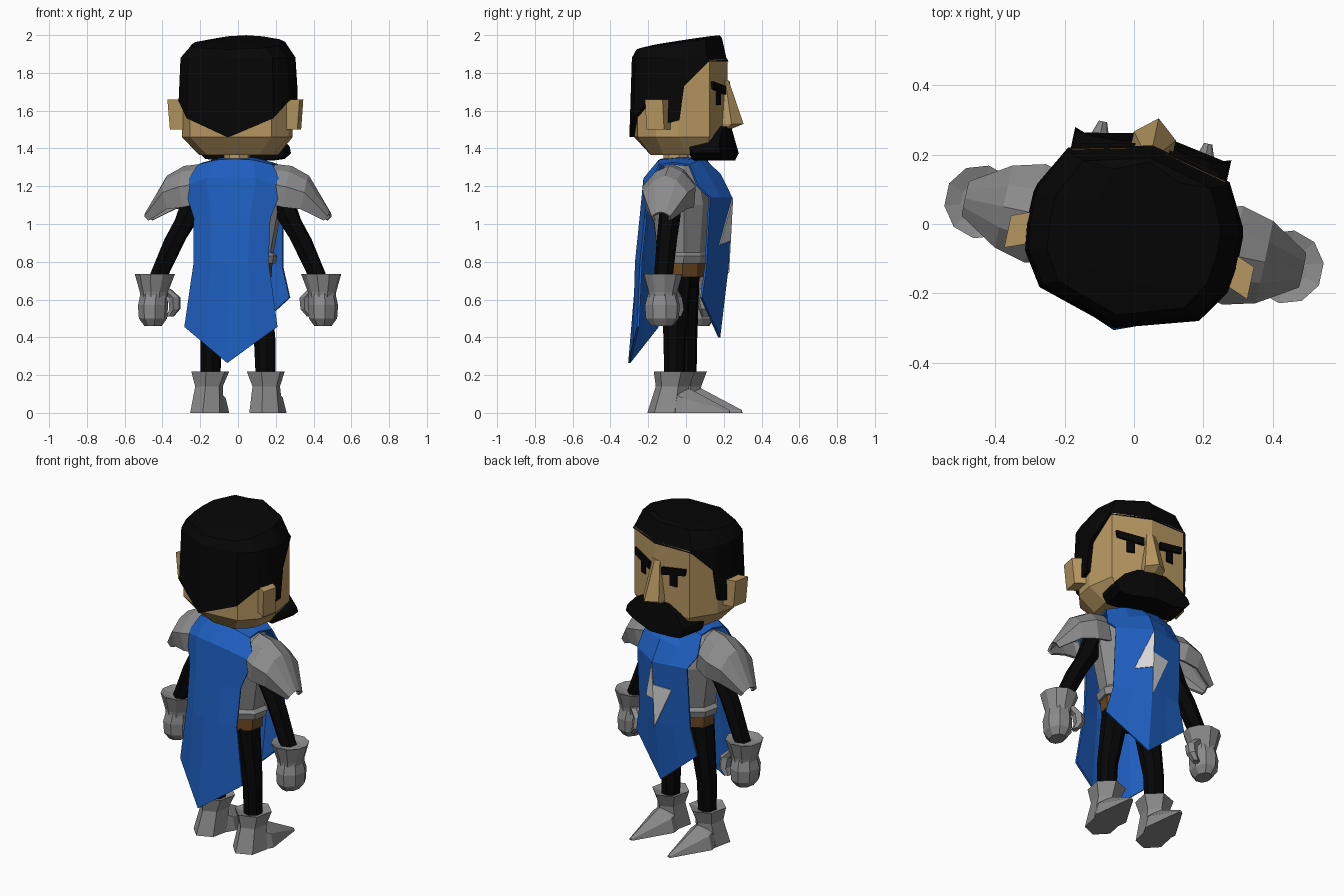
import bpy, bmesh, math

if "Cube" in bpy.data.objects:
    bpy.data.objects.remove(bpy.data.objects["Cube"])

TURN, OFFSET = math.radians(-12), (0, -0.03, 0)   # figure faces +y, turned a little


def material(name, rgb):
    m = bpy.data.materials.new(name)
    m.diffuse_color = (*rgb, 1)
    m.use_nodes = True
    m.node_tree.nodes["Principled BSDF"].inputs["Base Color"].default_value = m.diffuse_color
    return m


BLACK = material("black", (0.0018, 0.0018, 0.0018))
SKIN = material("skin", (0.47, 0.31, 0.12))
GREY = material("armour grey", (0.26, 0.26, 0.26))
BLUE = material("cloth blue", (0.013, 0.115, 0.53))
BROWN = material("belt brown", (0.16, 0.07, 0.018))
LIGHT = material("light grey", (0.72, 0.72, 0.72))


def finish(name, bm, mat, mirror=False, thick=0):
    bmesh.ops.recalc_face_normals(bm, faces=bm.faces)
    me = bpy.data.meshes.new(name)
    bm.to_mesh(me)
    bm.free()
    me.materials.append(mat)
    ob = bpy.data.objects.new(name, me)
    bpy.context.collection.objects.link(ob)
    ob.location, ob.rotation_euler = OFFSET, (0, 0, TURN)
    if thick:
        mod = ob.modifiers.new("thickness", 'SOLIDIFY')
        mod.thickness, mod.offset = thick, 0
    if mirror:
        mod = ob.modifiers.new("mirror", 'MIRROR')
        mod.use_mirror_merge = False
    return ob


def loft(name, rings, mat, mirror=False, closed=True, start=True, end=True, thick=0):
    """Skin a list of point rows into one surface."""
    bm = bmesh.new()
    rows = [[bm.verts.new(p) for p in r] for r in rings]
    n = len(rows[0])
    for a, b in zip(rows, rows[1:]):
        for i in range(n if closed else n - 1):
            j = (i + 1) % n
            bm.faces.new((a[i], a[j], b[j], b[i]))
    if closed and start:
        bm.faces.new(rows[0])
    if closed and end:
        bm.faces.new(rows[-1])
    return finish(name, bm, mat, mirror, thick)


def ring(x, y, z, rx, ry, n=8):
    return [(x + rx * math.cos(math.tau * (i + .5) / n),
             y + ry * math.sin(math.tau * (i + .5) / n), z) for i in range(n)]


def tube(name, specs, mat, n=8, mirror=False):
    return loft(name, [ring(*s, n) for s in specs], mat, mirror)


def sym(half):
    """Full loop from a half loop running back centre to front centre."""
    return half + [(-x, y, z) for x, y, z in half[-2:0:-1]]


def prism(name, outline, front, depth, mat, mirror=False):
    """Extrude an (x, z) outline backwards from the surface y = front(x, z)."""
    rows = [[(x, front(x, z) - d, z) for x, z in outline] for d in (0, depth)]
    return loft(name, rows, mat, mirror)


# head and neck
HEAD = [(0, -.25), (.22, -.185), (.288, -.07), (.285, .05), (.225, .205), (0, .255)]
JAW = [(0, -.16), (.14, -.13), (.2, -.05), (.2, .08), (.16, .18), (0, .22)]
loft("head", [sym([(x, y, 1.365) for x, y in JAW])] +
     [sym([(x, y, z) for x, y in HEAD]) for z in (1.46, 1.87)], SKIN)
tube("neck", [(0, -.02, 1.28, .07, .07), (0, -.02, 1.38, .07, .07)], SKIN)

# hair cap with sideburns: x, y, lower edge height
HAIR = [(0, -.276, 1.46), (.235, -.205, 1.56), (.298, -.11, 1.65), (.308, -.035, 1.65),
        (.31, -.025, 1.53), (.309, .06, 1.55), (.303, .085, 1.73), (.238, .205, 1.86),
        (0, .262, 1.86)]
loft("hair", [sym([(x * .9, y * .9, z) for x, y, z in HAIR]), sym(HAIR),
              sym([(x * .97, y * .95, 1.88) for x, y, z in HAIR]),
              sym([(x * .79, y * .86, 1.955 + .13 * y * .86) for x, y, z in HAIR]),
              sym([(x * .4, .03 + y * .7, 1.972 + .15 * y * .7) for x, y, z in HAIR])],
     BLACK, start=False)

# ears, nose, brows, eyes, moustache
prism("ear", [(.27, 1.50), (.345, 1.50), (.358, 1.66), (.27, 1.66)],
      lambda x, z: .015 - .4 * (x - .27), .095, SKIN, True)
loft("nose", [[(-w, .2, z), (-w, s, z), (0, r, z), (w, s, z), (w, .2, z)]
              for z, w, s, r in ((1.76, .03, .25, .262), (1.53, .062, .29, .342),
                                 (1.505, .055, .26, .28))], SKIN)
prism("eyebrow", [(.05, 1.685), (.2, 1.715), (.205, 1.755), (.05, 1.73)],
      lambda x, z: .27 - .22 * x, .05, BLACK, True)
prism("eye", [(.1, 1.63), (.145, 1.63), (.145, 1.70), (.1, 1.70)],
      lambda x, z: .264 - .222 * x, .009, BLACK, True)
prism("moustache", [(0, 1.515), (.09, 1.515), (.17, 1.47), (.225, 1.41),
                    (.23, 1.375), (.2, 1.345), (.13, 1.335), (0, 1.335)],
      lambda x, z: .278 + .32 * min(1.515 - z, .14) - .7 * max(1.37 - z, 0) - .24 * x,
      .16, BLACK, True)

# torso, belt, hips
tube("torso", [(0, .015, z, a, b) for z, a, b in
               ((.79, .2, .14), (.83, .21, .15), (.85, .19, .14), (1.1, .24, .17),
                (1.24, .22, .14), (1.32, .12, .09))], GREY, 10)
tube("belt", [(0, .01, .72, .18, .125), (0, .01, .8, .185, .13)], BROWN, 10)
tube("hips", [(0, 0, .66, .13, .08), (0, 0, .73, .17, .115)], BLACK, 10)

# one cloth from front tip over the shoulders to the cape tip
# centre z, edge z, half width, centre y, edge y, bulge
CLOTH = [(.40, .61, .245, .21, .165, .5), (.77, .77, .205, .255, .18, .5),
         (1.14, 1.14, .2, .275, .2, .5), (1.26, 1.2, .22, .215, .14, .6),
         (1.34, 1.31, .2, .13, .09, .8), (1.35, 1.32, .19, 0, 0, .8),
         (1.34, 1.31, .2, -.1, -.07, .8), (1.25, 1.2, .265, -.18, -.11, .8),
         (1.03, 1.03, .205, -.205, -.145, .8), (.8, .8, .2, -.23, -.17, .8),
         (.265, .455, .25, -.276, -.175, .5)]
rows = []
for zc, ze, w, vc, ve, b in CLOTH:
    mid = (ve + (vc - ve) * b, ze + (zc - ze) * b)
    rows.append([(-w, ve, ze), (-w / 2, *mid), (0, vc, zc), (w / 2, *mid), (w, ve, ze)])
loft("tabard_and_cape", rows, BLUE, closed=False, thick=.012)

# zigzag emblem: two thin triangles across the front crease
for side, tri in (("left", [(0, 1.14), (.1, .89), (0, .91)]),
                  ("right", [(0, 1.0), (-.11, .99), (0, .74)])):
    prism("emblem_" + side, tri,
          lambda x, z: .266 + (z - .77) * .054 - .37 * abs(x), .009, LIGHT)

# shoulder plates: x, crown z, edge z, half depth
PLATE = [(.2, 1.31, 1.11, .115), (.29, 1.30, 1.09, .138), (.38, 1.25, 1.08, .115),
         (.492, 1.06, 1.02, .045)]
loft("shoulder_plate", [[(x - .02, -d * .9, e), (x, -d, e + (t - e) * .5),
                         (x, -d * .5, e + (t - e) * .86), (x, 0, t),
                         (x, d * .5, e + (t - e) * .86), (x, d, e + (t - e) * .5),
                         (x - .02, d * .9, e)] for x, t, e, d in PLATE],
     GREY, True, closed=False, thick=.015)

# arms and gauntlets
tube("arm", [(.21, 0, 1.2, .07, .06), (.28, 0, 1.02, .065, .058),
             (.34, 0, .92, .06, .055), (.45, 0, .68, .05, .05)], BLACK, 6, True)
tube("gauntlet_cuff", [(.455, 0, .60, .07, .075), (.455, 0, .64, .075, .08),
                       (.45, 0, .735, .107, .107), (.45, 0, .72, .06, .06)], GREY, 10, True)
tube("fist", [(.455, 0, .64, .07, .075), (.46, 0, .57, .08, .095),
              (.46, 0, .50, .075, .09), (.46, 0, .46, .045, .06)], GREY, 8, True)
tube("thumb", [(.40, .04, .655, .03, .03), (.355, .05, .61, .034, .035),
               (.355, .06, .55, .03, .035), (.38, .06, .51, .02, .025)], GREY, 6, True)

# legs and boots
tube("leg", [(.15, 0, .15, .052, .055), (.145, 0, .38, .058, .06),
             (.09, 0, .74, .078, .085)], BLACK, 8, True)
tube("boot", [(.16, -.035, 0, .092, .11), (.155, -.01, .14, .075, .09),
              (.15, 0, .22, .105, .112), (.15, 0, .205, .06, .06)], GREY, 6, True)
loft("boot_toe", [[(.155 - a, y, 0), (.155 - b, y, s), (.155, y, t), (.155 + b, y, s), (.155 + a, y, 0)]
                  for y, a, b, s, t in ((-.01, .07, .06, .11, .165), (.06, .095, .075, .08, .14),
                                        (.3, .012, .008, .008, .015))], GREY, True)
